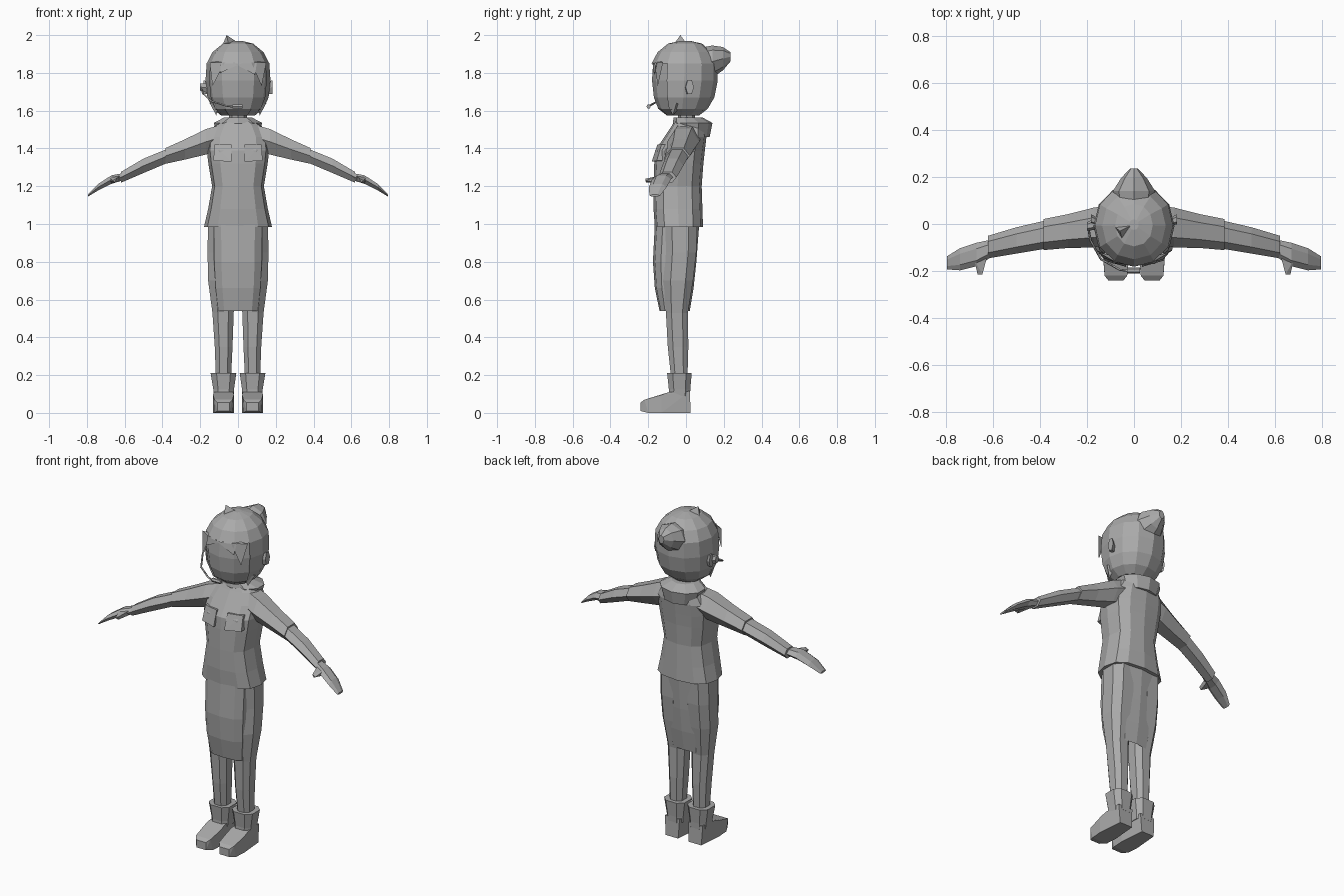
import bpy, bmesh, math
from mathutils import Vector

grey = bpy.data.materials.new("plain grey")
grey.diffuse_color = (0.4, 0.4, 0.4, 1)


def finish(name, bm, mirror=False):
    bmesh.ops.recalc_face_normals(bm, faces=bm.faces)
    me = bpy.data.meshes.new(name)
    bm.to_mesh(me)
    bm.free()
    me.materials.append(grey)
    ob = bpy.data.objects.new(name, me)
    bpy.context.collection.objects.link(ob)
    if mirror:
        ob.modifiers.new("Mirror", 'MIRROR').use_mirror_merge = False
    return ob


def loft(name, secs, n=8, axis='z', p=1.0, half=False, caps=True, mirror=False, drop=None):
    """Skin rings (centre x, y, z, radius a, radius b) standing across an axis."""
    bm = bmesh.new()
    rings = []
    for x, y, z, a, b in secs:
        ring = []
        for i in range(n):
            t = 2 * math.pi * (i + (0.5 if half else 0)) / n
            c, s = (math.copysign(abs(v) ** p, v) if abs(v) > 1e-6 else 0
                    for v in (math.cos(t), math.sin(t)))
            d = {'z': (a * c, b * s, 0), 'x': (0, a * c, b * s), 'y': (a * c, 0, b * s)}[axis]
            ring.append(bm.verts.new(Vector((x, y, z)) + Vector(d)))
        rings.append(ring)
    for r, q in zip(rings, rings[1:]):
        for i in range(n):
            bm.faces.new((r[i], r[(i + 1) % n], q[(i + 1) % n], q[i]))
    if caps:
        bm.faces.new(rings[0])
        bm.faces.new(rings[-1])
    if drop:
        bmesh.ops.delete(bm, geom=[f for f in bm.faces if drop(f.calc_center_median())],
                         context='FACES')
    return finish(name, bm, mirror)


def hull(name, pts, mirror=False):
    bm = bmesh.new()
    for q in pts:
        bm.verts.new(q)
    bmesh.ops.convex_hull(bm, input=bm.verts)
    return finish(name, bm, mirror)


def span(z, hx, y0, y1):
    """Ring from half width and front/back limits."""
    return (0, (y0 + y1) / 2, z, hx, (y1 - y0) / 2)


# head and hair cap with a face opening
head = [(1.575, .09, -.11, .07), (1.61, .135, -.155, .115), (1.67, .162, -.178, .15),
        (1.76, .172, -.188, .168), (1.85, .166, -.182, .168), (1.91, .135, -.15, .135),
        (1.955, .08, -.095, .085), (1.97, .02, -.025, .02)]
loft("face", [span(z, w - .008, a + .008, b - .008) for z, w, a, b in head], 12, p=.95)
loft("hair_cap", [span(*h) for h in head], 12, p=.95,
     drop=lambda c: c.y < -.1 and abs(c.x) < .13 and c.z < 1.83)

# fringe locks, side locks, tuft and bun
for x0, x1, tx, tz in ((-.15, -.07, -.135, 1.73), (-.09, .03, -.095, 1.80),
                       (-.03, .10, .09, 1.79), (.07, .15, .125, 1.73)):
    fy = lambda x: -.185 + 2.6 * x * x
    hull("fringe_lock", [(x0, fy(x0) + .005, 1.855), (x1, fy(x1) + .005, 1.855),
                         (tx, fy(tx) - .005, tz), ((x0 + x1) / 2, -.13, 1.86)])
hull("side_lock", [(.10, -.10, 1.64), (.15, -.05, 1.64), (.12, -.02, 1.63), (.115, -.07, 1.575)], True)
hull("hair_tuft", [(-.085, -.01, 1.94), (.0, 0, 1.96), (-.05, -.065, 1.95), (-.06, -.03, 2.0)])
loft("hair_bun", [(0, .09, 1.85, .085, .085), (0, .14, 1.86, .09, .085),
                  (0, .195, 1.875, .055, .062), (0, .235, 1.885, .018, .025)], 8, 'y')

# ears, headset earpiece, boom and microphone
loft("ear", [(.155, .01, 1.72, .016, .035), (.183, .02, 1.725, .022, .042)], 6, 'x', mirror=True)
loft("earpiece", [(-.16, 0, 1.72, .025, .03), (-.2, -.01, 1.725, .018, .022)], 6, 'x')
cu = bpy.data.curves.new("headset_boom", 'CURVE')
cu.dimensions = '3D'
cu.bevel_depth = .005
cu.bevel_resolution = 0
sp = cu.splines.new('POLY')
path = [(-.195, -.01, 1.72), (-.185, -.07, 1.69), (-.14, -.15, 1.65), (-.06, -.195, 1.625), (-.02, -.2, 1.62)]
sp.points.add(len(path) - 1)
for pt, co in zip(sp.points, path):
    pt.co = (*co, 1)
cu.materials.append(grey)
bpy.context.collection.objects.link(bpy.data.objects.new("headset_boom", cu))
loft("microphone", [(-.03, -.198, 1.622, .012, .012), (.025, -.198, 1.622, .012, .012)], 6, 'x')

# neck and collar
loft("neck", [(0, .01, 1.5, .05, .045), (0, .0, 1.6, .045, .045)], 8)
loft("collar", [(0, .04, 1.46, .11, .085), (0, .035, 1.535, .135, .105), (0, .01, 1.565, .075, .075)],
     10, half=True)

# jacket body
loft("jacket", [span(.985, .18, -.165, .09), span(1.08, .158, -.172, .087), span(1.2, .137, -.172, .083),
                span(1.32, .157, -.168, .092), span(1.39, .165, -.163, .1), span(1.46, .16, -.115, .108),
                span(1.52, .125, -.075, .1), span(1.545, .09, -.06, .08)], 12, p=.75)
# chest pocket with flap edge
hull("chest_pocket", [(x, y, z) for x, z, f, in ((.035, 1.33, -.182), (.13, 1.335, -.155),
                      (.035, 1.42, -.152), (.125, 1.42, -.13)) for y in (f, -.09)], True)

# sleeves, hands and thumbs
loft("upper_sleeve", [(.09, .0, 1.46, .08, .075), (.17, -.015, 1.435, .085, .078),
                      (.28, -.03, 1.395, .072, .062), (.385, -.045, 1.36, .066, .048)], 6, 'x', mirror=True)
loft("lower_sleeve", [(.375, -.045, 1.36, .06, .043), (.5, -.07, 1.308, .056, .044),
                      (.62, -.098, 1.247, .048, .033)], 6, 'x', mirror=True)
loft("hand", [(.61, -.105, 1.25, .038, .022), (.67, -.13, 1.235, .05, .026),
              (.74, -.15, 1.195, .047, .02), (.795, -.165, 1.15, .028, .006)], 6, 'x', mirror=True)
hull("thumb", [(.625, -.14, 1.255), (.68, -.15, 1.25), (.63, -.14, 1.225), (.68, -.15, 1.22),
               (.645, -.215, 1.24), (.665, -.215, 1.23), (.65, -.21, 1.22)], True)

# skirt
loft("skirt", [span(.54, .115, -.14, .02), span(.66, .13, -.165, .04), span(.8, .138, -.175, .055),
               span(1.0, .14, -.165, .07)], 12, p=.65, drop=lambda c: c.z < .545)

# legs
loft("leg", [(.077, -.035, .17, .042, .045), (.076, -.042, .35, .05, .058), (.079, -.048, .53, .06, .062),
             (.086, -.042, .7, .077, .085), (.086, -.03, .85, .08, .09), (.084, -.03, .99, .08, .095)],
     8, p=.8, half=True, mirror=True)

# boots
loft("boot_shaft", [(.075, -.035, .09, .055, .06), (.076, -.034, .125, .058, .06),
                    (.077, -.035, .212, .072, .069)], 8, p=.7, half=True, mirror=True)
hull("boot_foot", [(.077 + s * w, y, z) for s in (-1, 1) for w, y, z in
                   ((.042, .025, 0), (.048, .02, .115), (.052, -.09, .11), (.055, -.13, 0),
                    (.055, -.13, .095), (.05, -.2, 0), (.048, -.22, .07), (.032, -.24, .01),
                    (.032, -.24, .055))], True)
